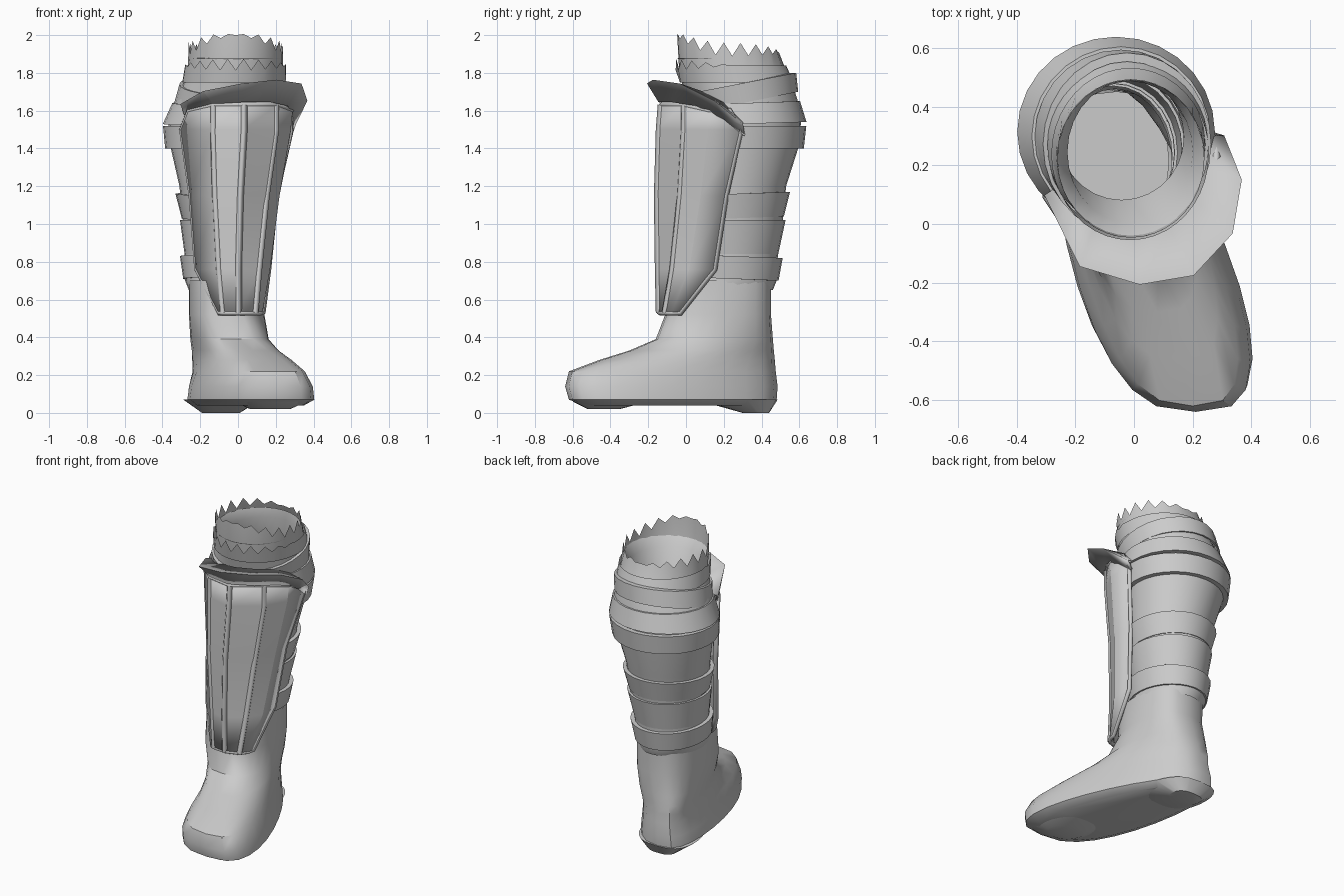
import bpy, math
from mathutils import Vector

if "Cube" in bpy.data.objects:
    bpy.data.objects.remove(bpy.data.objects["Cube"])

grey = bpy.data.materials.new("plain_grey")
COLOUR = (0.6, 0.6, 0.6, 1)
grey.use_nodes = True
grey.diffuse_color = COLOUR
grey.node_tree.nodes["Principled BSDF"].inputs["Base Color"].default_value = COLOUR


def loft(name, rings, closed=True, cap_start=False, cap_end=False, thick=0, angle=40):
    """Skin a list of equally long point rings."""
    n = len(rings[0])
    verts = [p for ring in rings for p in ring]
    faces = []
    for r in range(len(rings) - 1):
        for i in range(n if closed else n - 1):
            j = (i + 1) % n
            faces.append((r * n + i, r * n + j, (r + 1) * n + j, (r + 1) * n + i))
    if cap_start:
        faces.append(tuple(reversed(range(n))))
    if cap_end:
        faces.append(tuple(range(len(verts) - n, len(verts))))
    me = bpy.data.meshes.new(name)
    me.from_pydata([tuple(v) for v in verts], [], faces)
    me.materials.append(grey)
    ob = bpy.data.objects.new(name, me)
    bpy.context.collection.objects.link(ob)
    if thick:
        mod = ob.modifiers.new("thickness", "SOLIDIFY")
        mod.thickness = thick
        mod.offset = 0
    bpy.ops.object.select_all(action="DESELECT")
    ob.select_set(True)
    bpy.context.view_layer.objects.active = ob
    bpy.ops.object.shade_smooth_by_angle(angle=math.radians(angle))


def foot_ring(z, front, back, axis_back, axis_front, w_back, w_front, n=24):
    pts = []
    for i in range(n):
        a = math.tau * i / n
        t = (1 - math.cos(a)) / 2
        s = math.sin(a)
        w = (w_back + (w_front - w_back) * t) * abs(s) ** 0.65
        x = axis_back + (axis_front - axis_back) * t
        pts.append(Vector((x - math.copysign(w, s), back + (front - back) * t, z)))
    return pts


# Boot: foot blending up into the ankle shaft
loft("boot", [foot_ring(*r) for r in (
    (0.04, -0.54, 0.45, -0.12, 0.2, 0.17, 0.26),
    (0.07, -0.62, 0.48, -0.13, 0.21, 0.22, 0.32),
    (0.14, -0.64, 0.485, -0.13, 0.21, 0.21, 0.31),
    (0.22, -0.62, 0.475, -0.12, 0.2, 0.2, 0.26),
    (0.28, -0.46, 0.47, -0.12, 0.15, 0.2, 0.22),
    (0.33, -0.3, 0.465, -0.11, 0.08, 0.2, 0.2),
    (0.39, -0.16, 0.46, -0.09, 0.0, 0.2, 0.2),
    (0.52, -0.11, 0.45, -0.06, -0.06, 0.2, 0.2),
    (0.7, -0.09, 0.45, -0.06, -0.06, 0.2, 0.2))], cap_start=True)
# Heel block and ball pad under the sole
loft("heel", [foot_ring(0.0, 0.3, 0.44, -0.1, -0.08, 0.1, 0.1),
              foot_ring(0.07, 0.05, 0.485, -0.12, -0.05, 0.2, 0.2)],
     cap_start=True, cap_end=True)
loft("sole_pad", [foot_ring(0.02, -0.52, -0.35, 0.14, 0.2, 0.1, 0.1),
                  foot_ring(0.06, -0.6, -0.2, 0.14, 0.2, 0.18, 0.2)],
     cap_start=True, cap_end=True)

# Leg outline by height: z, left x, right x, front y, back y
LEG = ((0.65, -0.26, 0.13, -0.06, 0.46), (0.7, -0.28, 0.14, -0.02, 0.48),
       (0.78, -0.28, 0.14, 0.0, 0.48), (1.0, -0.29, 0.17, 0.0, 0.51),
       (1.2, -0.31, 0.19, 0.01, 0.53), (1.42, -0.36, 0.23, 0.02, 0.6),
       (1.56, -0.37, 0.25, 0.02, 0.61), (1.66, -0.33, 0.25, 0.0, 0.59),
       (1.78, -0.27, 0.24, -0.03, 0.55), (1.9, -0.26, 0.24, -0.05, 0.48))


def leg_ring(z, out=0.0, tilt=0.0, n=28, raise_by=None):
    k = max(i for i in range(len(LEG) - 1) if LEG[i][0] <= max(z, LEG[0][0]))
    lo, hi = LEG[k], LEG[k + 1]
    f = min(1, (z - lo[0]) / (hi[0] - lo[0]))
    _, xl, xr, yf, yb = (p + (q - p) * f for p, q in zip(lo, hi))
    pts = []
    for i in range(n):
        a = math.tau * i / n
        dx, dy = math.sin(a), -math.cos(a)
        up = raise_by(i, a) if raise_by else 0
        pts.append(Vector(((xl + xr) / 2 + dx * ((xr - xl) / 2 + out),
                           (yf + yb) / 2 + dy * ((yb - yf) / 2 + out),
                           z + up + tilt * dy)))
    return pts


# Padded legging
loft("legging", [leg_ring(row[0]) for row in LEG[:-1]])

# Wrapped straps: bottom, top, lower offset, upper offset, tilt
STRAPS = ((0.71, 0.83, 0.01, 0.025, -0.01), (0.84, 1.02, 0.0, 0.015, 0.0),
          (1.03, 1.16, 0.005, 0.025, 0.01), (1.4, 1.52, 0.03, 0.03, 0.0),
          (1.53, 1.64, 0.03, 0.01, 0.01), (1.64, 1.74, 0.0, 0.02, 0.06))
for i, (z0, z1, o0, o1, tilt) in enumerate(STRAPS):
    loft(f"strap_{i + 1}", [leg_ring(z0, -0.01, tilt), leg_ring(z0, o0, tilt),
                            leg_ring(z1, o1, tilt), leg_ring(z1, -0.01, tilt)])


# Torn collar: peaked at the front, toothed on the sides, plain at the back
def torn(i, a):
    tooth = 0.05 if i % 2 else -0.02
    return 0.03 + 0.09 * max(0, math.cos(a)) ** 2 + tooth * abs(math.sin(a))


# Ragged cuff: toothed across the front, fading out behind
def ragged(i, a):
    return (0.035 if i % 2 else -0.025) * max(0, math.cos(a))


loft("torn_collar", [leg_ring(1.76, 0.0, n=38), leg_ring(1.82, 0.0, n=38),
                     leg_ring(1.88, 0.0, n=38, raise_by=torn)])
loft("ragged_cuff", [leg_ring(1.75, 0.01, n=40), leg_ring(1.84, 0.015, n=40, raise_by=ragged)])
# Inner lining
loft("lining", [leg_ring(1.88, 0.0), leg_ring(1.82, -0.04), leg_ring(1.65, -0.08)])

# Shin guard: rows of section points from outer edge, over the ridges, to inner edge
GUARD_Z = (0.53, 0.76, 1.15, 1.5, 1.6)
GUARD = (
    ((-0.1, -0.12), (-0.08, -0.13), (0.0, -0.14), (0.09, -0.11), (0.12, -0.07), (0.13, -0.03)),
    ((-0.22, 0.0), (-0.1, -0.12), (0.0, -0.145), (0.11, -0.07), (0.16, 0.02), (0.16, 0.15)),
    ((-0.25, 0.05), (-0.12, -0.12), (0.01, -0.15), (0.15, -0.03), (0.21, 0.08), (0.2, 0.21)),
    ((-0.3, 0.1), (-0.13, -0.1), (0.03, -0.14), (0.2, -0.01), (0.27, 0.12), (0.28, 0.29)),
    ((-0.26, 0.04), (-0.13, -0.1), (0.03, -0.13), (0.2, -0.01), (0.28, 0.12), (0.28, 0.23)))
guard = [[Vector((x, y, z)) for x, y in row] for z, row in zip(GUARD_Z, GUARD)]
for p in guard[-1][1:4]:
    p.z += 0.03
loft("shin_guard", guard, closed=False, thick=0.02, angle=15)


def trim(name, pts, radius, cyclic=False):
    cu = bpy.data.curves.new(name, "CURVE")
    cu.dimensions = "3D"
    cu.bevel_depth = radius
    cu.bevel_resolution = 0
    sp = cu.splines.new("POLY")
    sp.points.add(len(pts) - 1)
    for p, co in zip(sp.points, pts):
        p.co = (*co, 1)
    sp.use_cyclic_u = cyclic
    ob = bpy.data.objects.new(name, cu)
    bpy.context.collection.objects.link(ob)
    cu.materials.append(grey)


# Raised ridges and border of the guard
for c in (1, 2, 3):
    trim(f"guard_ridge_{c}", [row[c] for row in guard], 0.02)
border = (guard[0] + [row[-1] for row in guard[1:]] + guard[-1][-2::-1]
          + [row[0] for row in guard[-2:0:-1]])
trim("guard_border", border, 0.016, cyclic=True)

# Flared crest above the guard, folding back in towards the leg
lower = [Vector(p) for p in (
    (-0.28, 0.08, 1.58), (-0.13, -0.1, 1.64), (0.03, -0.14, 1.65), (0.17, -0.07, 1.65),
    (0.26, 0.06, 1.63), (0.29, 0.2, 1.56), (0.28, 0.31, 1.47))]
upper = [Vector(p) for p in (
    (-0.3, 0.1, 1.63), (-0.18, -0.14, 1.7), (0.02, -0.2, 1.74), (0.2, -0.17, 1.76),
    (0.33, -0.03, 1.74), (0.36, 0.15, 1.65), (0.3, 0.3, 1.53))]
centre = Vector((-0.03, 0.28, 1.62))
loft("guard_crest", [lower, upper, [p.lerp(centre, 0.35) for p in upper]],
     closed=False, thick=0.015, angle=25)
